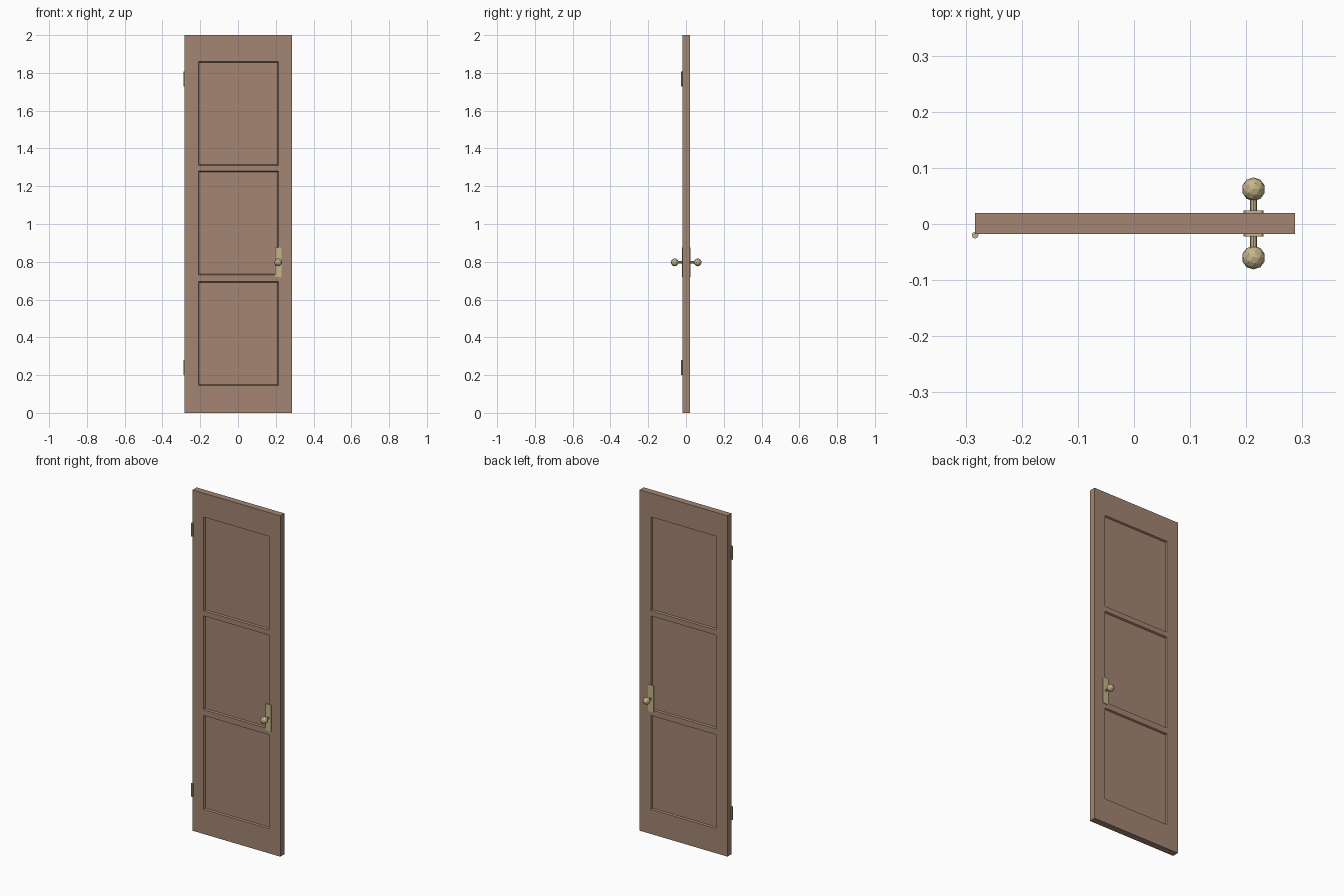
import bpy, bmesh
from math import pi
from mathutils import Matrix, Vector

if "Cube" in bpy.data.objects:
    bpy.data.objects.remove(bpy.data.objects["Cube"])


def material(name, rgb):
    m = bpy.data.materials.new(name)
    m.use_nodes = True
    m.diffuse_color = (*rgb, 1)
    m.node_tree.nodes["Principled BSDF"].inputs["Base Color"].default_value = (*rgb, 1)
    return m


wood = material("brown wood", (0.37, 0.235, 0.17))
brass = material("pale brass", (0.56, 0.46, 0.26))


def finish(bm, name, mat):
    bmesh.ops.recalc_face_normals(bm, faces=bm.faces)
    me = bpy.data.meshes.new(name)
    bm.to_mesh(me)
    bm.free()
    me.materials.append(mat)
    ob = bpy.data.objects.new(name, me)
    bpy.context.collection.objects.link(ob)
    return ob


def add_box(bm, lo, hi):
    lo, hi = Vector(lo), Vector(hi)
    bmesh.ops.create_cube(bm, size=1, matrix=Matrix.Translation((lo + hi) / 2)
                          @ Matrix.Diagonal((*(hi - lo), 1)))


def add_rod(bm, centre, radius, length, sides, turn=0):
    bmesh.ops.create_cone(bm, cap_ends=True, segments=sides, radius1=radius,
                          radius2=radius, depth=length,
                          matrix=Matrix.Translation(centre) @ Matrix.Rotation(turn, 4, 'X'))


# Door slab with three recessed panels on each face
FRONT, BACK = -0.018, 0.02
PANELS = [(0.145, 0.695), (0.73, 1.28), (1.31, 1.86)]
LEFT, RIGHT = -0.21, 0.214
bm = bmesh.new()
add_box(bm, (-0.283, FRONT, 0), (0.287, BACK, 2))
cuts = [((x, 0, 0), (1, 0, 0)) for x in (LEFT, RIGHT)]
cuts += [((0, 0, z), (0, 0, 1)) for span in PANELS for z in span]
for co, no in cuts:
    bmesh.ops.bisect_plane(bm, geom=bm.verts[:] + bm.edges[:] + bm.faces[:],
                           plane_co=co, plane_no=no)
bm.normal_update()
panels = []
for f in bm.faces:
    c = f.calc_center_median()
    if abs(f.normal.y) > 0.9 and LEFT < c.x < RIGHT and any(a < c.z < b for a, b in PANELS):
        panels.append(f)
bmesh.ops.inset_individual(bm, faces=panels, thickness=0.006, depth=-0.009)
finish(bm, "door_slab", wood)

# Handle set on each face: plate, stem and faceted knob
KX, KZ = 0.213, 0.797
for side, face, s in (("front", FRONT, -1), ("back", BACK, 1)):
    bm = bmesh.new()
    ys = sorted((face - s * 0.002, face + s * 0.004))
    add_box(bm, (KX - 0.018, ys[0], KZ - 0.078), (KX + 0.018, ys[1], KZ + 0.078))
    bmesh.ops.bevel(bm, geom=[e for e in bm.edges
                              if abs(e.verts[0].co.y - e.verts[1].co.y) > 0.001],
                    offset=0.003, segments=1, affect='EDGES')
    finish(bm, side + "_handle_plate", brass)

    bm = bmesh.new()
    add_rod(bm, (KX, face + s * 0.014, KZ), 0.006, 0.028, 8, pi / 2)
    finish(bm, side + "_knob_stem", brass)

    bm = bmesh.new()
    bmesh.ops.create_icosphere(bm, subdivisions=2, radius=0.021,
                               matrix=Matrix.Translation((KX, face + s * 0.042, KZ)))
    finish(bm, side + "_knob", brass)

# Hinge pins
for name, z in (("lower_hinge", 0.24), ("upper_hinge", 1.768)):
    bm = bmesh.new()
    add_rod(bm, (-0.283, -0.02, z), 0.006, 0.078, 8)
    finish(bm, name, brass)
